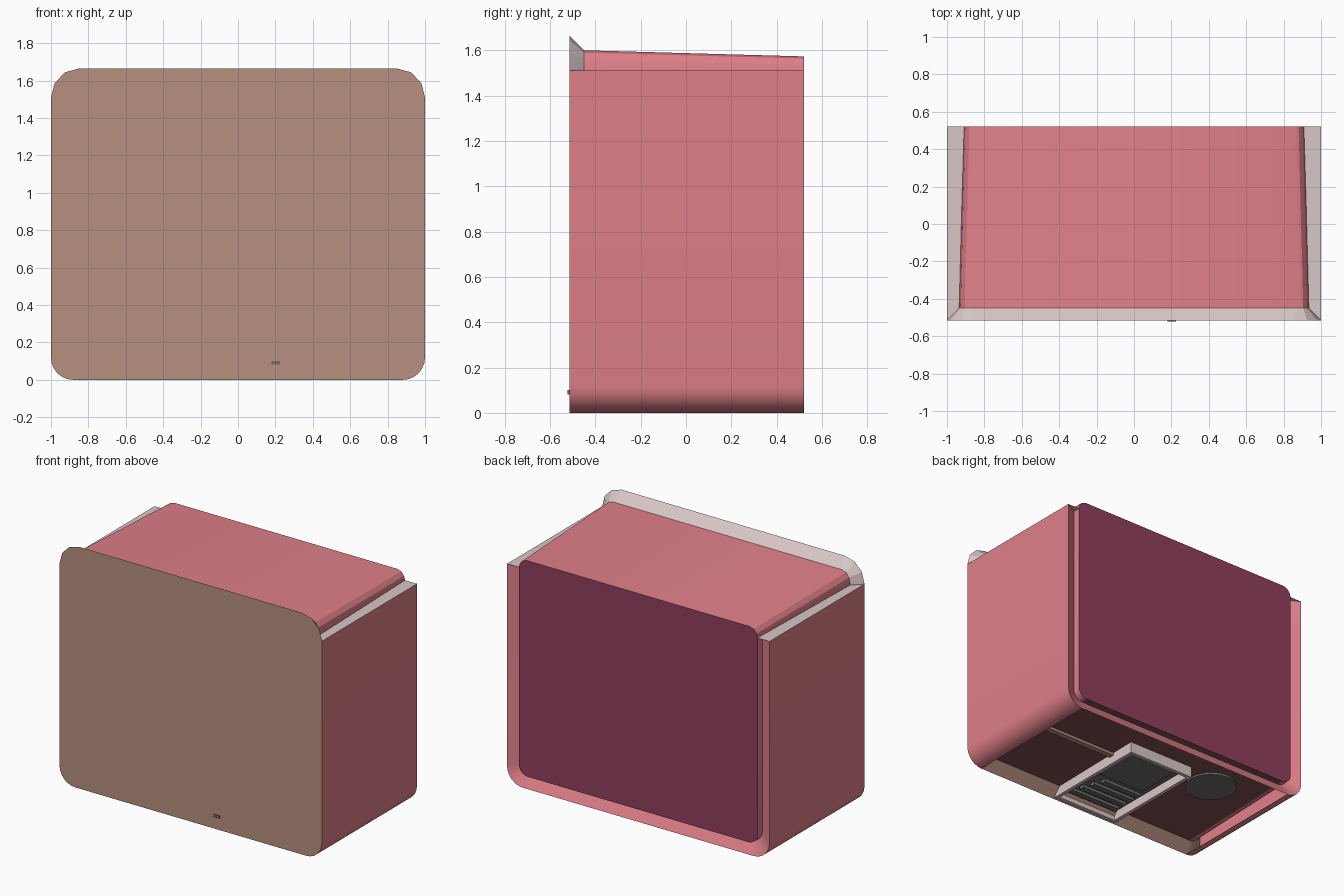
import bpy, bmesh, math

if "Cube" in bpy.data.objects:
    bpy.data.objects.remove(bpy.data.objects["Cube"])


def material(name, rgb):
    m = bpy.data.materials.new(name)
    m.diffuse_color = (*rgb, 1)
    m.use_nodes = True
    m.node_tree.nodes["Principled BSDF"].inputs["Base Color"].default_value = m.diffuse_color
    return m


PINK = material("pink", (0.75, 0.216, 0.255))
BROWN = material("brown", (0.47, 0.28, 0.216))
PALE = material("pale", (0.70, 0.57, 0.57))
PURPLE = material("purple", (0.28, 0.05, 0.11))
DARK = material("dark_red", (0.22, 0.08, 0.08))
GREY = material("grey", (0.16, 0.15, 0.15))


def outline(half, bottom, top, rb, rt, nb=6, nt=3):
    """Rounded rectangle in x/z, anticlockwise from the lower right corner."""
    pts = []
    for sx, zc, (rx, rz), a0, n in (
            (1, bottom + rb[1], rb, -90, nb), (1, top - rt[1], rt, 0, nt),
            (-1, top - rt[1], rt, 90, nt), (-1, bottom + rb[1], rb, 180, nb)):
        for i in range(n + 1):
            a = math.radians(a0 + 90 * i / n)
            pts.append((sx * (half - rx) + rx * math.cos(a), zc + rz * math.sin(a)))
    return pts


def make(name, verts, faces, mats, smooth=None):
    me = bpy.data.meshes.new(name)
    me.from_pydata(verts, [], [f for f, _ in faces])
    for m in mats:
        me.materials.append(m)
    for p, (_, i) in zip(me.polygons, faces):
        p.material_index = i
    ob = bpy.data.objects.new(name, me)
    bpy.context.collection.objects.link(ob)
    if smooth:
        bpy.context.view_layer.objects.active = ob
        ob.select_set(True)
        bpy.ops.object.shade_smooth_by_angle(angle=math.radians(smooth))
        ob.select_set(False)
    return ob


def at(pts, y):
    return [(x, y, z) for x, z in pts]


def box(name, lo, hi, mat):
    v = [(x, y, z) for x in (lo[0], hi[0]) for y in (lo[1], hi[1]) for z in (lo[2], hi[2])]
    f = [(0, 1, 3, 2), (4, 6, 7, 5), (0, 4, 5, 1), (2, 3, 7, 6), (0, 2, 6, 4), (1, 5, 7, 3)]
    return make(name, v, [(q, 0) for q in f], [mat])


F, B, SHOULDER = -0.515, 0.52, 1.51
front = outline(1.0, 0.0, 1.665, (0.12, 0.12), (0.15, 0.155))
inner_f = outline(0.935, 0.07, 1.60, (0.08, 0.08), (0.06, 0.08))
inner_b = outline(0.91, 0.085, 1.573, (0.07, 0.07), (0.06, 0.07))
N = len(front)
ring = [(i, (i + 1) % N) for i in range(N)]

# front plate with the bevel running back to the core
faces = [(tuple(range(N)), 0)]
for i, j in ring:
    low = front[i][1] + front[j][1] < 1.0
    faces.append(((i, i + N, j + N, j)[::-1], 0 if low else 1))
make("front_plate", at(front, F) + at(inner_f, -0.45), faces, [BROWN, PALE])

# tapered core, with purple back and dark underside
faces = [(tuple(range(N)), 0), (tuple(range(N, 2 * N))[::-1], 1)]
for i, j in ring:
    under = i == N - 1
    faces.append(((i, i + N, j + N, j)[::-1], 2 if under else 0))
make("core", at(inner_f, -0.45) + at(inner_b, B), faces, [PINK, PURPLE, DARK], 20)

# outer side walls curling under, open below
for s, name in ((1, "right_wall"), (-1, "left_wall")):
    prof = [(s * x, z) for x, z in front[:7]] + [(s, SHOULDER)]
    n = len(prof)
    quads = [(i, i + 1, i + 1 + n, i + n) for i in range(n - 1)]
    make(name, at(prof, F) + at(prof, B),
         [(q if s < 0 else q[::-1], 0) for q in quads], [PINK], 25)
    # flat shoulder on top of the wall
    make(name + "_shoulder",
         [(s, F, SHOULDER), (s, B, SHOULDER), (s * 0.908, B, SHOULDER), (s * 0.935, -0.45, SHOULDER)],
         [((0, 1, 2, 3) if s > 0 else (3, 2, 1, 0), 0)], [PALE])

# sunken rim round the back, up to the shoulders
path_o = [(-1, SHOULDER)] + front[-7:] + front[:7] + [(1, SHOULDER)]
path_i = [(-0.91, SHOULDER)] + inner_b[-7:] + inner_b[:7] + [(0.91, SHOULDER)]
n = len(path_o)
make("back_rim", at(path_o, B) + at(path_i, 0.47),
     [((i, i + n, i + 1 + n, i + 1), 0) for i in range(n - 1)], [PINK], 40)

# open tray under the core: four pale walls
W, T0, T1 = 0.26, -0.505, 0.28
for s, name in ((1, "tray_right"), (-1, "tray_left")):
    x0, x1 = sorted((s * W, s * (W - 0.025)))
    box(name, (x0, T0, 0.005), (x1, T1, 0.085), PALE)
box("tray_front", (-W, T0, 0.005), (W, T0 + 0.025, 0.085), PALE)
box("tray_back", (-W, T1 - 0.025, 0.005), (W, T1, 0.085), PALE)

# stacked grey plates and bars inside the tray
box("mechanism_base", (-0.22, -0.46, 0.055), (0.22, 0.24, 0.07), GREY)
box("mechanism_plate", (-0.17, -0.12, 0.04), (0.19, 0.20, 0.055), GREY)
for k in range(4):
    y = -0.43 + 0.075 * k
    box(f"mechanism_bar_{k + 1}", (-0.2, y, 0.035), (0.2 - 0.03 * k, y + 0.04, 0.055), GREY)

# rib and round pad on the underside
box("underside_rib", (0.26, 0.06, 0.06), (0.85, 0.10, 0.08), BROWN)
bm = bmesh.new()
bmesh.ops.create_cone(bm, cap_ends=True, segments=32, radius1=0.17, radius2=0.17, depth=0.03)
bmesh.ops.translate(bm, verts=bm.verts, vec=(-0.51, 0.18, 0.083))
me = bpy.data.meshes.new("round_pad")
bm.to_mesh(me)
bm.free()
me.materials.append(GREY)
bpy.context.collection.objects.link(bpy.data.objects.new("round_pad", me))

# small latch poking through the front
box("front_latch", (0.18, -0.522, 0.082), (0.225, -0.50, 0.10), GREY)
